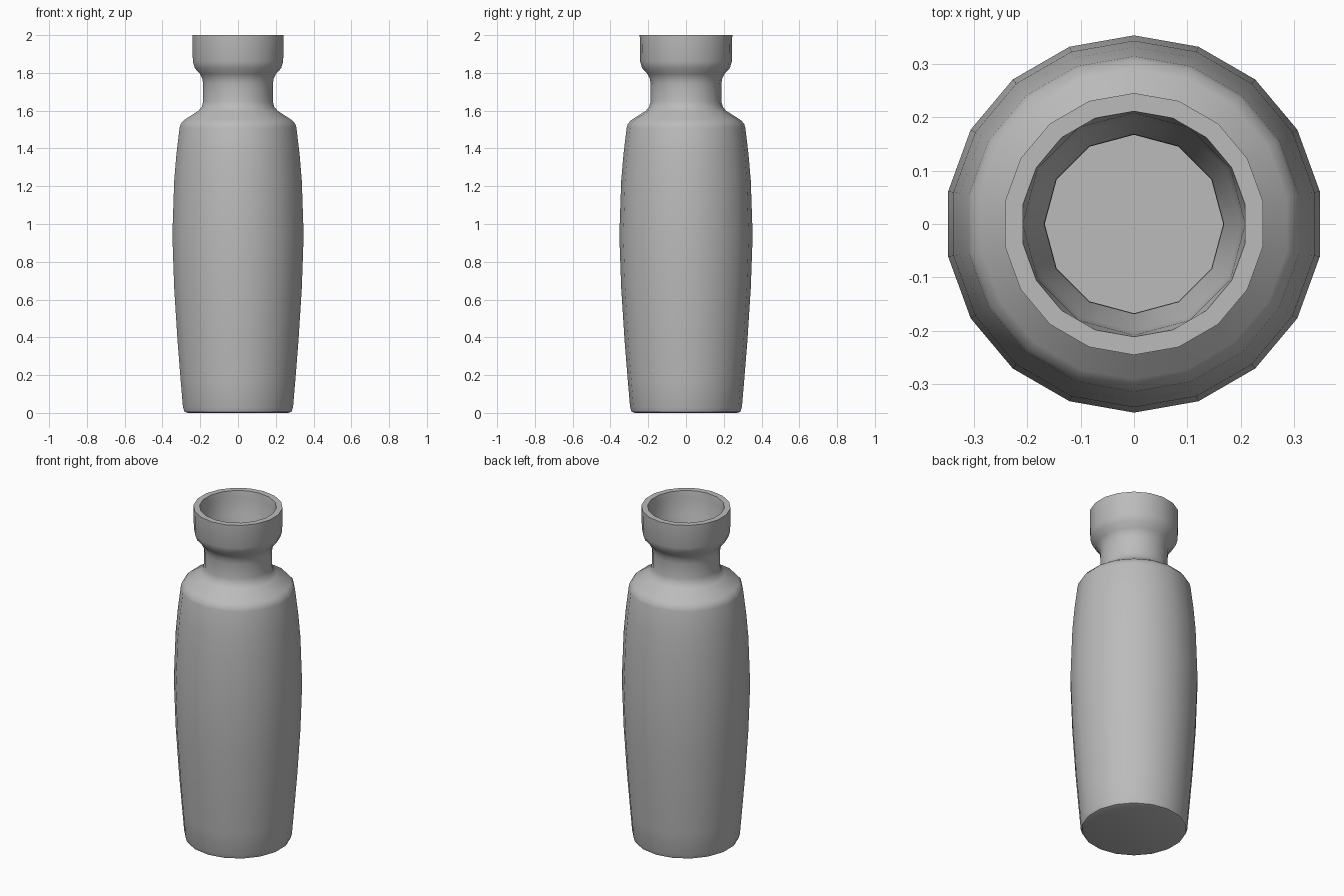
import bpy, bmesh
from math import cos, sin, pi, radians

cube = bpy.data.objects.get("Cube")
if cube:
    bpy.data.objects.remove(cube, do_unlink=True)

clay = bpy.data.materials.new("grey clay")
clay.use_nodes = True
grey = (0.5, 0.5, 0.5, 1)
clay.diffuse_color = grey
clay.node_tree.nodes["Principled BSDF"].inputs["Base Color"].default_value = grey

bm = bmesh.new()


def ring(radius, z, sides):
    """Closed loop of edges with one corner pointing to the back."""
    vs = [bm.verts.new((radius * sin(2 * pi * i / sides),
                        radius * cos(2 * pi * i / sides), z))
          for i in range(sides)]
    return [bm.edges.new((vs[i], vs[(i + 1) % sides])) for i in range(sides)]


def skin(rings):
    for a, b in zip(rings, rings[1:]):
        bmesh.ops.bridge_loops(bm, edges=a + b)


def cap(edges):
    bmesh.ops.contextual_create(bm, geom=edges)


# Outside: foot, bulging body, shoulder, neck and flared cup (radius, height)
outside = [(0.27, 0), (0.288, 0.006), (0.296, 0.03), (0.308, 0.17),
           (0.325, 0.38), (0.343, 0.66), (0.353, 0.94), (0.343, 1.23),
           (0.331, 1.37), (0.314, 1.51), (0.308, 1.53), (0.29, 1.55),
           (0.212, 1.6), (0.195, 1.62), (0.187, 1.65), (0.187, 1.74),
           (0.192, 1.77), (0.205, 1.795), (0.232, 1.825), (0.243, 1.86),
           (0.245, 2)]
# Inside: mouth lip, then a coarser hollow down to the floor
lip = [(0.211, 2)]
hollow = [(0.208, 1.96), (0.2, 1.86), (0.168, 1.78), (0.167, 1.6), (0.167, 0.06)]

rings = [ring(r, z, 18) for r, z in outside + lip]
rings += [ring(r, z, 12) for r, z in hollow]
skin(rings)
cap(rings[0])
cap(rings[-1])
bmesh.ops.recalc_face_normals(bm, faces=bm.faces)

mesh = bpy.data.meshes.new("bottle")
bm.to_mesh(mesh)
bm.free()
mesh.materials.append(clay)
bottle = bpy.data.objects.new("bottle", mesh)
bpy.context.collection.objects.link(bottle)

# Smooth walls with crisp lip and foot
bpy.context.view_layer.objects.active = bottle
bottle.select_set(True)
bpy.ops.object.shade_smooth_by_angle(angle=radians(40))
